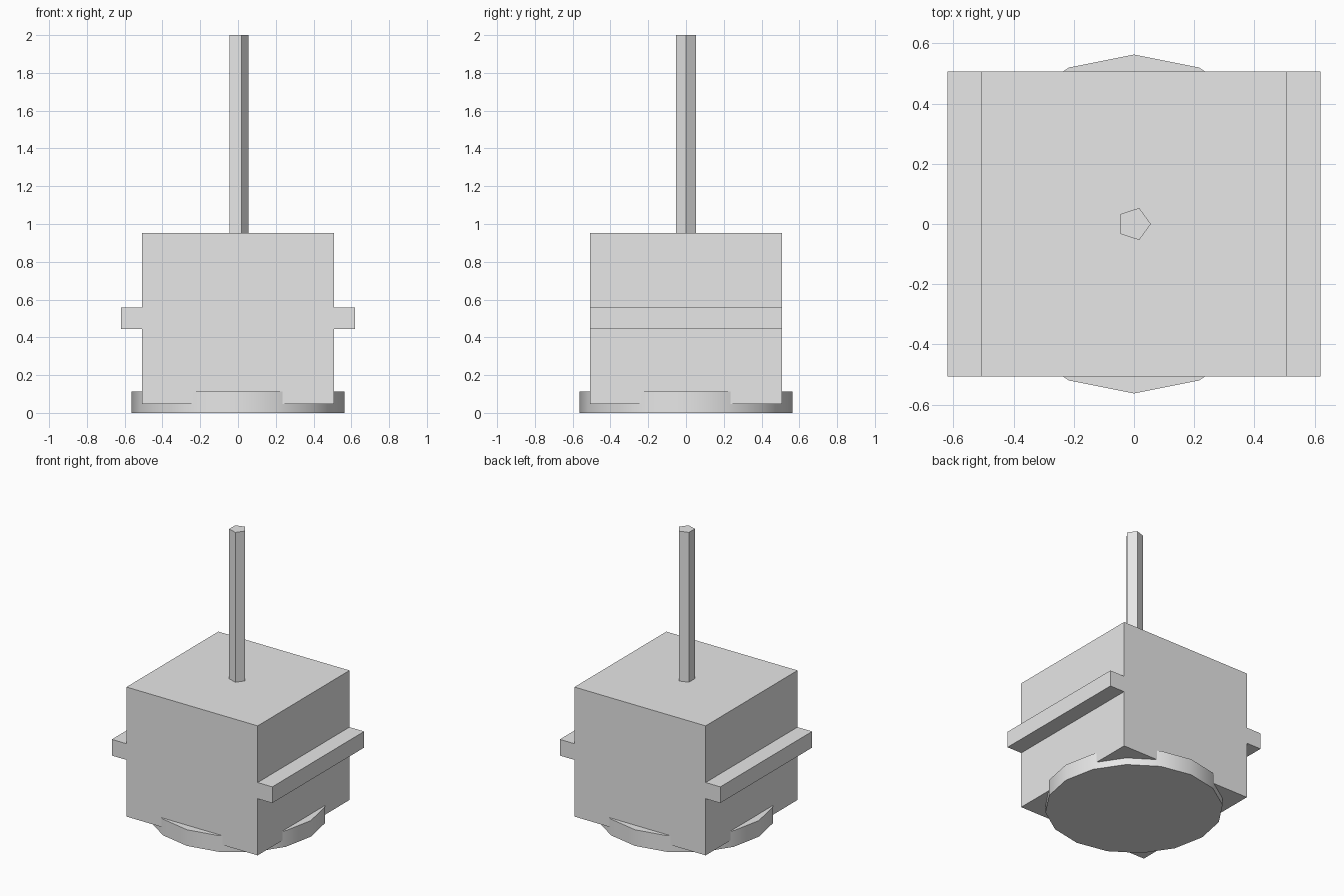
import bpy
import math

cube = bpy.data.objects.get("Cube")
if cube:
    bpy.data.objects.remove(cube, do_unlink=True)

# Single plain grey material
grey = bpy.data.materials.new("plain_grey")
grey.use_nodes = True
colour = (0.8, 0.8, 0.8, 1)
grey.diffuse_color = colour
grey.node_tree.nodes["Principled BSDF"].inputs["Base Color"].default_value = colour


def finish(name):
    ob = bpy.context.object
    ob.name = name
    ob.data.materials.append(grey)
    bpy.ops.object.transform_apply(location=False, rotation=True, scale=True)
    return ob


def box(name, half_x, half_y, low, high):
    bpy.ops.mesh.primitive_cube_add(size=2, location=(0, 0, (low + high) / 2))
    bpy.context.object.scale = (half_x, half_y, (high - low) / 2)
    return finish(name)


def prism(name, sides, radius, low, high, turn=0):
    bpy.ops.mesh.primitive_cylinder_add(
        vertices=sides, radius=radius, depth=high - low,
        location=(0, 0, (low + high) / 2), rotation=(0, 0, turn))
    return finish(name)


# Round base, smooth around its rim
prism("base_disc", 16, 0.563, 0, 0.113)
bpy.ops.object.shade_smooth_by_angle(angle=math.radians(30))

# Main block with a bar running through to both sides
box("body_block", 0.507, 0.507, 0.048, 0.953)
box("side_bar", 0.62, 0.507, 0.444, 0.557)

# Five-sided pole with one corner pointing to +x
prism("pole", 5, 0.056, 0.9, 2, turn=-math.pi / 2)
